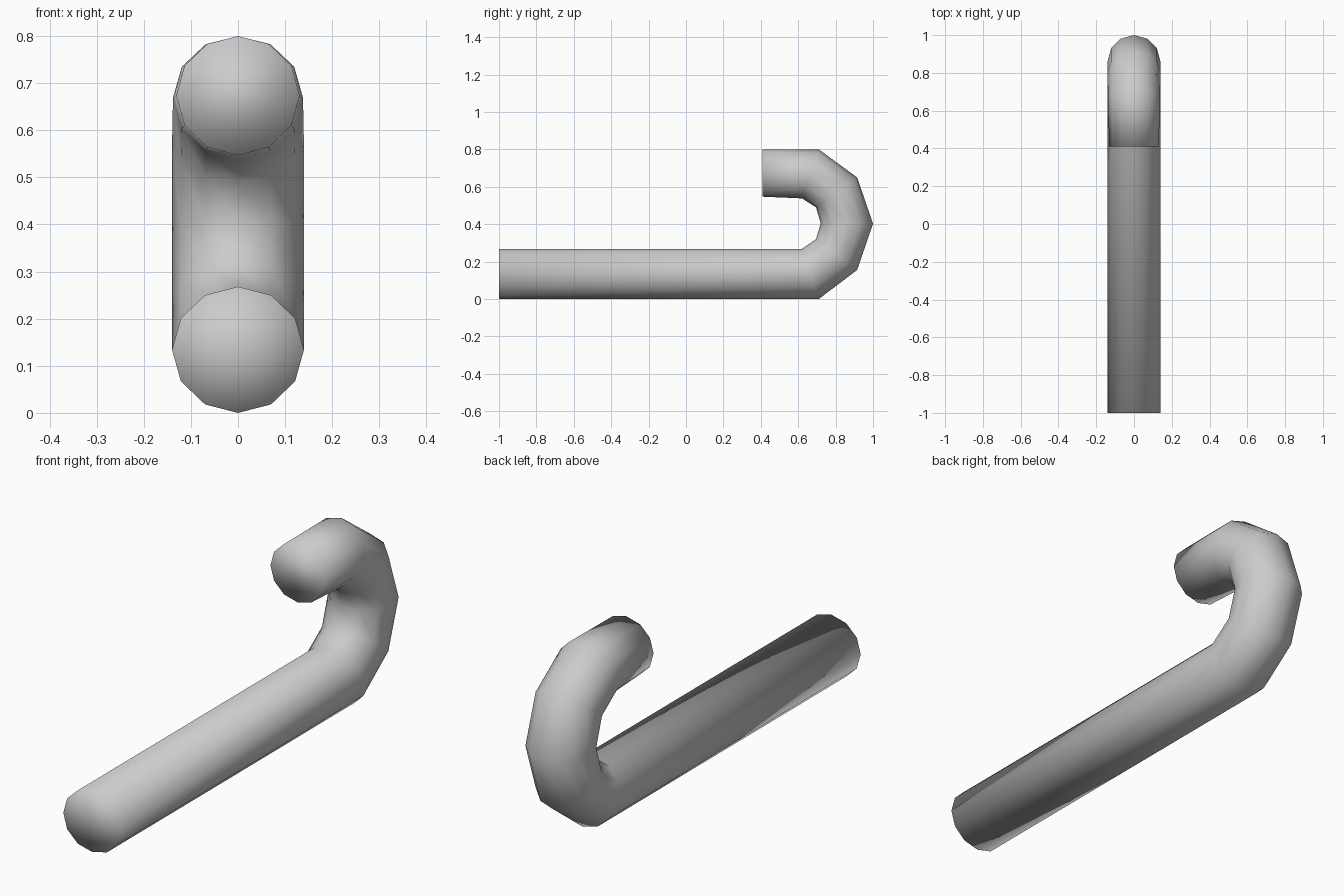
import bpy, bmesh, math
from mathutils import Vector

if "Cube" in bpy.data.objects:
    bpy.data.objects.remove(bpy.data.objects["Cube"])

SIDES = 12

# Stations along the bar: outer (y, z), inner (y, z), half width in x
stations = [
    ((-1.00, 0.00), (-1.00, 0.268), 0.14),
    ((0.71, 0.00), (0.62, 0.268), 0.14),
    ((0.915, 0.155), (0.695, 0.32), 0.14),
    ((1.00, 0.403), (0.72, 0.405), 0.14),
    ((0.915, 0.65), (0.695, 0.49), 0.14),
    ((0.71, 0.80), (0.62, 0.538), 0.138),
    ((0.41, 0.80), (0.41, 0.547), 0.131),
]

bm = bmesh.new()

# Twelve-sided rings, each spanning its outer and inner points
rings = []
for outer, inner, width in stations:
    o, i = Vector((0, *outer)), Vector((0, *inner))
    mid, arm = (o + i) / 2, (o - i) / 2
    ring = []
    for k in range(SIDES):
        a = 2 * math.pi * k / SIDES
        ring.append(bm.verts.new(mid + arm * math.cos(a) + Vector((width * math.sin(a), 0, 0))))
    rings.append(ring)

# Tube walls
for a, b in zip(rings, rings[1:]):
    for k in range(SIDES):
        n = (k + 1) % SIDES
        bm.faces.new((a[k], a[n], b[n], b[k]))

# Fan cap on the long end, plain cap on the hook tip
centre = bm.verts.new((0, -1.0, 0.134))
for k in range(SIDES):
    bm.faces.new((rings[0][(k + 1) % SIDES], rings[0][k], centre))
bm.faces.new(rings[-1])

bmesh.ops.recalc_face_normals(bm, faces=bm.faces)
for f in bm.faces:
    f.smooth = True

mesh = bpy.data.meshes.new("hooked_bar")
bm.to_mesh(mesh)
bm.free()
bar = bpy.data.objects.new("hooked_bar", mesh)
bpy.context.collection.objects.link(bar)
